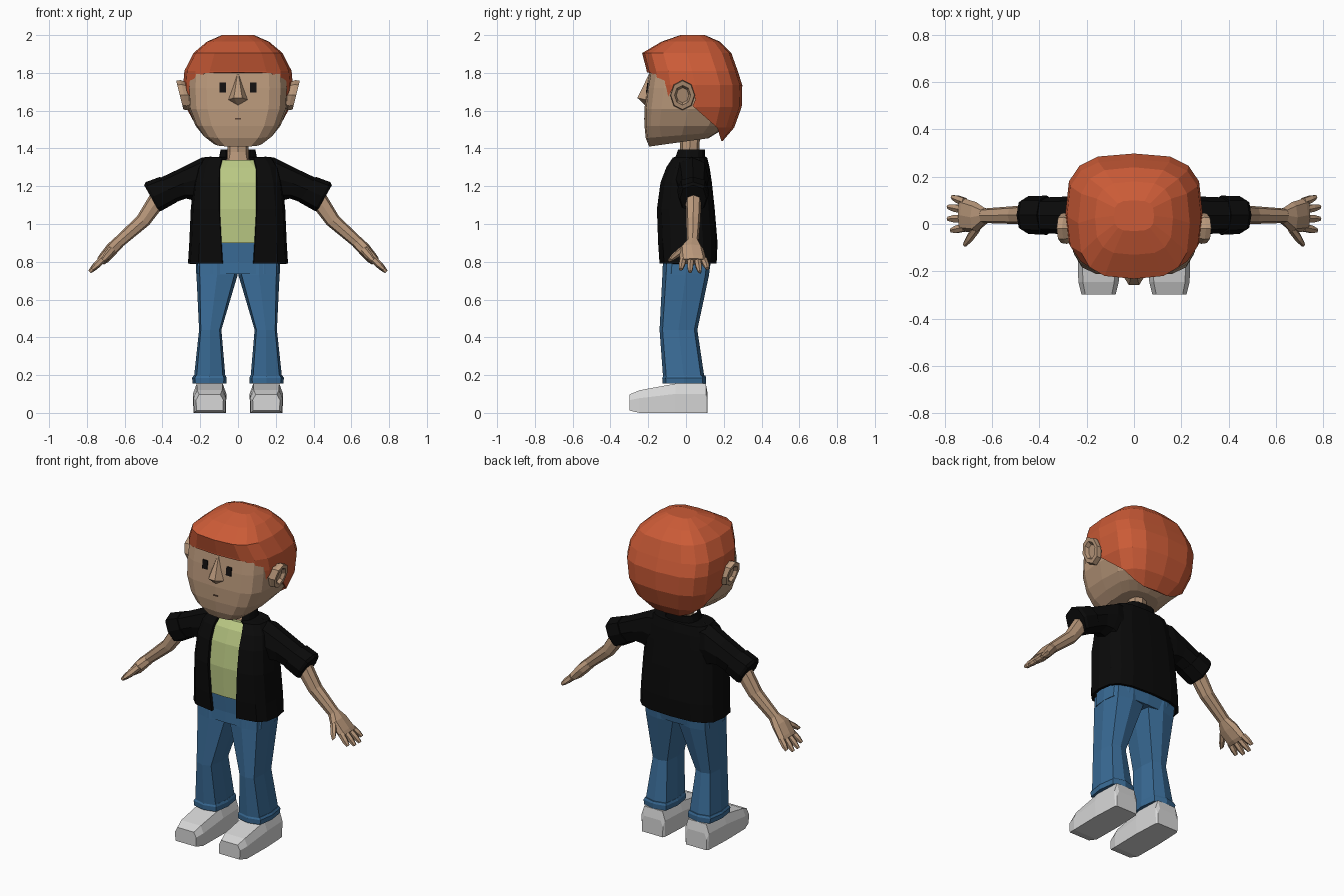
import bpy, bmesh, math
from mathutils import Vector

if "Cube" in bpy.data.objects:
    bpy.data.objects.remove(bpy.data.objects["Cube"])


def material(name, r, g, b):
    m = bpy.data.materials.new(name)
    m.diffuse_color = (r, g, b, 1)
    m.use_nodes = True
    m.node_tree.nodes["Principled BSDF"].inputs["Base Color"].default_value = m.diffuse_color
    return m


SKIN = material("skin", 0.48, 0.31, 0.195)
HAIR = material("orange hair", 0.60, 0.105, 0.038)
BLACK = material("black cloth", 0.003, 0.003, 0.003)
GREEN = material("green cloth", 0.49, 0.58, 0.23)
DENIM = material("blue denim", 0.042, 0.15, 0.31)
SHOE = material("light grey shoe", 0.68, 0.68, 0.68)
EYE = material("eye black", 0.006, 0.005, 0.005)
LIP = material("mouth brown", 0.10, 0.055, 0.035)


def finish(bm, name, mat, mirror=False):
    bmesh.ops.recalc_face_normals(bm, faces=bm.faces)
    me = bpy.data.meshes.new(name)
    bm.to_mesh(me)
    bm.free()
    me.materials.append(mat)
    ob = bpy.data.objects.new(name, me)
    bpy.context.collection.objects.link(ob)
    if mirror:
        mod = ob.modifiers.new("Mirror", 'MIRROR')
        mod.use_mirror_merge = False
    return ob


def loft(name, rings, mat, mirror=False, closed=True):
    """Skin a row of equal sized rings; closed lofts get end caps."""
    bm = bmesh.new()
    rows = [[bm.verts.new(p) for p in r] for r in rings]
    n = len(rows[0])
    for a, b in zip(rows, rows[1:]):
        for i in range(n if closed else n - 1):
            j = (i + 1) % n
            bm.faces.new((a[i], a[j], b[j], b[i]))
    if closed:
        bm.faces.new(rows[0])
        bm.faces.new(rows[-1])
    return finish(bm, name, mat, mirror)


def power(v, n):
    return math.copysign(abs(v) ** (2 / n), v)


def oval(z, x0, x1, y0, y1, n=3, count=16, tilt=0):
    """Horizontal rounded-box ring; tilt lifts it towards the back."""
    ring = []
    for i in range(count):
        a = math.tau * i / count
        x = (x0 + x1) / 2 + (x1 - x0) / 2 * power(round(math.cos(a), 6), n)
        y = (y0 + y1) / 2 + (y1 - y0) / 2 * power(round(math.sin(a), 6), n)
        ring.append(Vector((x, y, z + tilt * (y - y0))))
    return ring


def body(z, hw, y0, y1, n=3, count=16, tilt=0):
    return oval(z, -hw, hw, y0, y1, n, count, tilt)


def section(top, low, yc, hy, count=8, n=2.5):
    """Limb cross-section between two (x, z) edge points."""
    c = Vector(((top[0] + low[0]) / 2, yc, (top[1] + low[1]) / 2))
    u = Vector((top[0], yc, top[1])) - c
    return [c + u * power(round(math.cos(math.tau * i / count), 6), n)
            + Vector((0, hy * power(round(math.sin(math.tau * i / count), 6), n), 0))
            for i in range(count)]


def plate(name, loc, size, mat, lean=0, mirror=False):
    bm = bmesh.new()
    bmesh.ops.create_cube(bm, size=1)
    bmesh.ops.scale(bm, vec=size, verts=bm.verts)
    c, s = math.cos(lean), math.sin(lean)
    for v in bm.verts:
        x, y, z = v.co
        v.co = (x + loc[0], y * c + z * s + loc[1], z * c - y * s + loc[2])
    return finish(bm, name, mat, mirror)


# Head and neck
loft("head", [body(1.41, .13, -.195, .12, 3, tilt=.14), body(1.455, .185, -.213, .17, 3.5, tilt=.08),
              body(1.52, .225, -.22, .20, 4), body(1.61, .262, -.22, .25, 4),
              body(1.72, .268, -.208, .27, 4), body(1.81, .262, -.192, .25, 4),
              body(1.89, .21, -.18, .21, 3), body(1.95, .12, -.08, .15, 3)], SKIN)
loft("neck", [oval(1.31, -.07, .07, -.045, .08, 2.4, 8), oval(1.38, -.055, .055, -.032, .07, 2.4, 8),
              oval(1.48, -.055, .055, -.03, .075, 2.4, 8)], SKIN)

# Hair: rounded shell trimmed by a side hairline profile
hair = loft("hair", [body(1.44, .16, -.10, .195), body(1.51, .23, -.17, .255), body(1.62, .275, -.19, .295),
                     body(1.735, .29, -.20, .298), body(1.81, .284, -.208, .274),
                     body(1.905, .236, -.232, .24), body(1.965, .165, -.13, .18),
                     body(2.0, .085, -.03, .10)], HAIR)
line = [(-.4, 2.1), (-.4, 1.81), (-.18, 1.80), (-.15, 1.73), (-.10, 1.665), (-.055, 1.745),
        (.02, 1.745), (.05, 1.66), (.035, 1.625), (.165, 1.51), (.19, 1.43), (.19, 1.3), (.4, 1.3), (.4, 2.1)]
cutter = loft("hairline_cutter", [[Vector((x, y, z)) for y, z in line] for x in (-.5, .5)], HAIR)
cutter.hide_render = True
mod = hair.modifiers.new("Trim", 'BOOLEAN')
mod.operation = 'INTERSECT'
mod.solver = 'EXACT'
mod.object = cutter
dg = bpy.context.evaluated_depsgraph_get()
trimmed = bpy.data.meshes.new_from_object(hair.evaluated_get(dg))
hair.modifiers.clear()
hair.data = trimmed
bpy.data.objects.remove(cutter)

# Face details
bm = bmesh.new()
pts = [(0, -.185, 1.815), (-.058, -.20, 1.655), (.058, -.20, 1.655), (-.022, -.258, 1.668),
       (.022, -.258, 1.668), (0, -.212, 1.625), (0, -.17, 1.68)]
bmesh.ops.convex_hull(bm, input=[bm.verts.new(p) for p in pts])
finish(bm, "nose", SKIN)
plate("eye", (.081, -.204, 1.722), (.034, .009, .052), EYE, .14, True)
plate("mouth", (0, -.2205, 1.557), (.03, .006, .007), LIP)
loft("ear", [[Vector((x + .02 * math.sin(math.tau * i / 8) * s,
                      -.018 + .066 * s * math.cos(math.tau * i / 8),
                      1.682 + .08 * s * math.sin(math.tau * i / 8))) for i in range(8)]
             for x, s in ((.235, .75), (.285, 1), (.308, .95), (.308, .65), (.288, .5))], SKIN, True)

# Open jacket: rings with the front gap removed, then thickened
rings = []
for z, hw, y0, y1, gap in ((.79, .265, -.148, .162, .083), (.90, .258, -.156, .167, .09),
                           (1.08, .25, -.162, .152, .10), (1.22, .235, -.142, .137, .10),
                           (1.30, .215, -.11, .125, .098), (1.352, .18, -.075, .112, .085),
                           (1.355, .10, -.06, .102, .062), (1.395, .092, -.045, .10, .066)):
    r = body(z, hw, y0, y1)
    r[11].x, r[13].x = -gap, gap
    rings.append(r[13:] + r[:12])
jacket = loft("jacket", rings, BLACK, closed=False)
mod = jacket.modifiers.new("Thickness", 'SOLIDIFY')
mod.thickness = .016
mod.offset = -1

# Shirt
loft("shirt", [body(.90, .235, -.138, .14), body(1.08, .225, -.142, .128), body(1.22, .21, -.122, .112),
               body(1.30, .17, -.09, .10), body(1.34, .10, -.055, .082)], GREEN)

# Sleeves with turned cuffs
loft("sleeve", [section((.14, 1.357), (.20, 1.10), .03, .085), section((.19, 1.352), (.235, 1.125), .033, .087),
                section((.30, 1.297), (.275, 1.135), .036, .08),
                section((.425, 1.238), (.34, 1.112), .037, .075)], BLACK, True)
loft("sleeve_cuff", [section((.412, 1.25), (.325, 1.115), .037, .083),
                     section((.488, 1.222), (.405, 1.07), .038, .08),
                     section((.497, 1.205), (.418, 1.067), .038, .07)], BLACK, True)

# Forearms, palms and fingers
loft("forearm", [section((.46, 1.165), (.385, 1.105), .04, .042), section((.535, 1.04), (.47, .995), .038, .038),
                 section((.655, .925), (.605, .885), .035, .031)], SKIN, True)
loft("palm", [section((.655, .925), (.605, .885), .035, .032), section((.692, .892), (.642, .845), .028, .064),
              section((.735, .835), (.69, .797), .037, .07), section((.745, .818), (.71, .785), .04, .068)], SKIN, True)


def finger(name, a, b, r):
    a, b = Vector(a), Vector(b)
    loft(name, [section((p.x + s * .7, p.z + s * .7), (p.x - s * .7, p.z - s * .7), p.y, s, 6, 2)
                for p, s in ((a, r), (a.lerp(b, .6), r * .95), (b, r * .55))], SKIN, True)


for k, (ya, yb, tip) in enumerate(((-.015, -.027, .772), (.023, .022, .785), (.06, .072, .785), (.093, .113, .768))):
    finger("finger_%d" % (k + 1), (.715, ya, .815), (tip, yb, 1.532 - tip), .019)
finger("thumb", (.662, -.015, .868), (.715, -.085, .808), .022)

# Trousers: hips, bent legs and turn-ups
loft("hips", [body(.735, .221, -.125, .12, 4), body(.80, .222, -.122, .132, 4), body(.91, .222, -.128, .138, 4)], DENIM)
loft("trouser_leg", [oval(.80, 0, .222, -.122, .13, 4, 8), oval(.73, .002, .22, -.125, .122, 4, 8),
                     oval(.44, .088, .206, -.14, .06, 4, 8), oval(.17, .065, .235, -.12, .10, 4, 8)], DENIM, True)
loft("trouser_cuff", [oval(.155, .062, .24, -.124, .105, 4, 8), oval(.185, .06, .243, -.126, .107, 4, 8),
                      oval(.198, .066, .235, -.12, .102, 4, 8)], DENIM, True)

# Shoes lofted from heel to toe
shoe = []
for y, w, h, low in ((.115, .07, .10, 0), (.105, .078, .155, 0), (-.055, .086, .155, 0),
                     (-.245, .083, .12, 0), (-.298, .07, .098, .012)):
    shoe.append([Vector((.15 + sx * w, y, low + f * (h - low))) for sx, f in
                 ((-1, 0), (1, 0), (1.03, .65), (.8, 1), (-.8, 1), (-1.03, .65))])
loft("shoe", shoe, SHOE, True)
